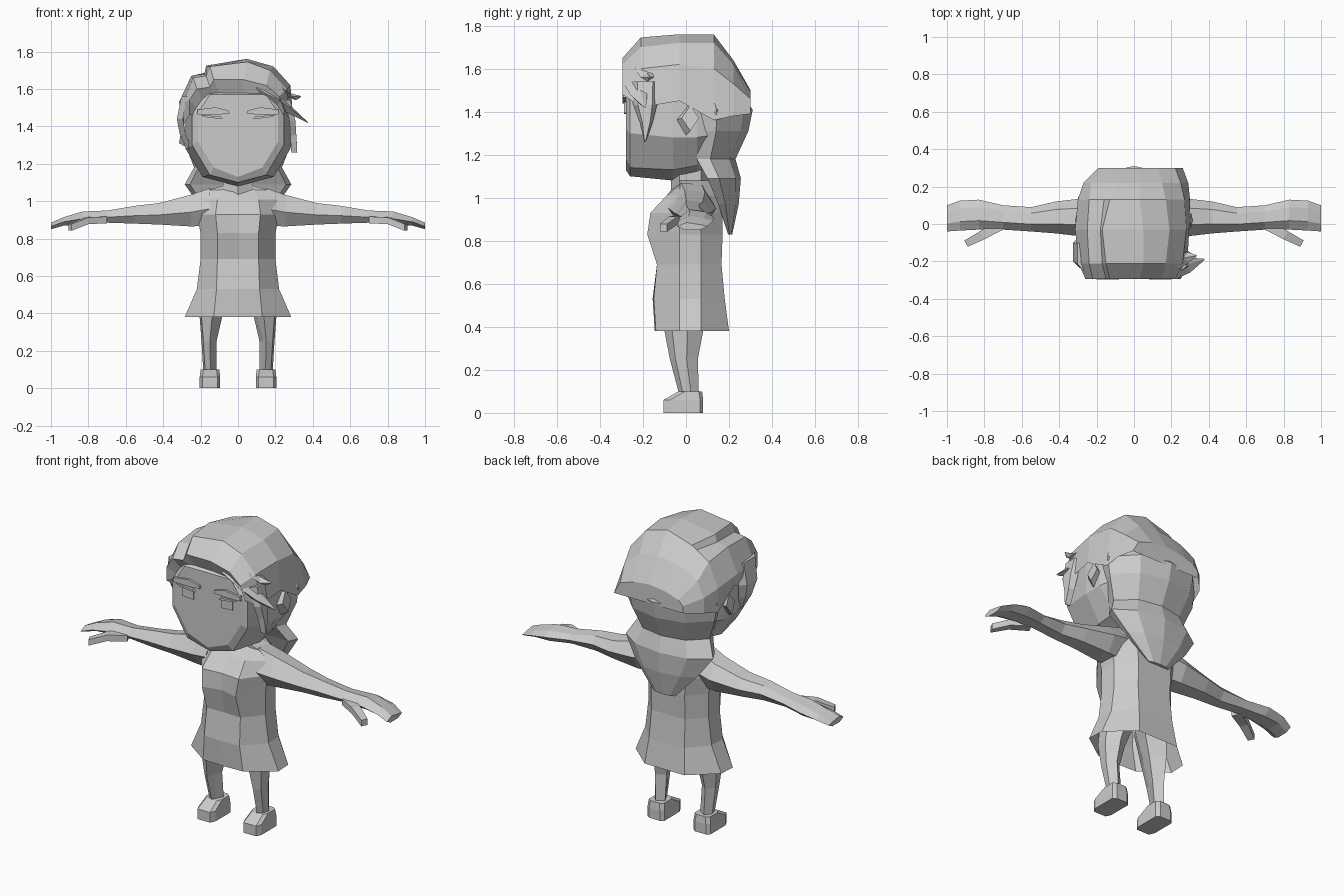
import bpy, bmesh, math
from mathutils import Vector

mat = bpy.data.materials.new("plain_grey")
mat.diffuse_color = (0.6, 0.6, 0.6, 1)


def skin(name, rows, closed=True, caps=(True, True), mirror=False):
    """Flat-shaded surface through rows of points; optional copy across x."""
    for side in ((1, -1) if mirror else (1,)):
        bm = bmesh.new()
        vs = [[bm.verts.new((p[0] * side, p[1], p[2])) for p in r] for r in rows]
        n = len(rows[0])
        for a, b in zip(vs, vs[1:]):
            for i in range(n if closed else n - 1):
                j = (i + 1) % n
                bm.faces.new((a[i], a[j], b[j], b[i]))
        if caps[0]:
            bm.faces.new(vs[0])
        if caps[1]:
            bm.faces.new(vs[-1][::-1])
        bmesh.ops.remove_doubles(bm, verts=bm.verts, dist=0.0005)
        bmesh.ops.recalc_face_normals(bm, faces=bm.faces)
        label = name + (("_right" if side > 0 else "_left") if mirror else "")
        me = bpy.data.meshes.new(label)
        bm.to_mesh(me)
        bm.free()
        me.materials.append(mat)
        bpy.context.collection.objects.link(bpy.data.objects.new(label, me))


def both(half):
    """Close a half outline (starting and ending at x=0) with its reflection."""
    return half + [(-x, y, z) for x, y, z in half[-2:0:-1]]


def tapered(name, rings, mirror=False):
    """Strand from (centre, half sizes) rings with diamond sections."""
    rows = []
    for (x, y, z), (a, b, c) in rings:
        rows.append([(x - a, y, z + c), (x, y - b, z), (x + a, y, z - c), (x, y + b, z)])
    skin(name, rows, mirror=mirror)


# dress: z, panel half width, side half width, front y, chest y at panel, back y
dress = [(0.38, 0.13, 0.285, -0.145, -0.14, 0.20), (0.53, 0.115, 0.22, -0.155, -0.15, 0.18),
         (0.69, 0.11, 0.20, -0.13, -0.135, 0.165), (0.83, 0.11, 0.20, -0.15, -0.18, 0.17),
         (0.93, 0.12, 0.22, -0.155, -0.165, 0.17), (1.01, 0.11, 0.22, -0.09, -0.09, 0.16),
         (1.06, 0.09, 0.16, -0.05, -0.03, 0.13), (1.08, 0.06, 0.09, -0.04, -0.02, 0.11)]
skin("dress", [both([(0, f, z), (p, c, z), (s, -0.03, z), (s * 0.98, 0.07, z),
                     (p, b, z), (0, b, z)]) for z, p, s, f, c, b in dress], caps=(False, True))

# neck
skin("neck", [both([(0, -.07, z), (.08, -.03, z), (.08, .07, z), (0, .11, z)])
              for z in (1.03, 1.2)])

# head: y, half width, jaw width, cheek z, jaw z, chin z, top z
head = [(-0.28, 0.215, 0.13, 1.32, 1.18, 1.13, 1.57), (-0.26, 0.245, 0.15, 1.30, 1.14, 1.10, 1.58),
        (-0.06, 0.28, 0.19, 1.28, 1.13, 1.08, 1.62), (0.05, 0.28, 0.18, 1.28, 1.15, 1.10, 1.62),
        (0.18, 0.24, 0.15, 1.30, 1.20, 1.16, 1.60)]
skin("head", [both([(0, y, t), (w * .7, y, t), (w, y, 1.47), (w, y, c), (j, y, k), (0, y, b)])
              for y, w, j, c, k, b, t in head])


# eyes and brows
def plate(name, pts, y0, y1):
    skin(name, [[(x, y, z) for x, z in pts] for y in (y0, y1)], mirror=True)


plate("eye", [(.09, 1.39), (.165, 1.395), (.165, 1.445), (.09, 1.435)], -.288, -.27)
plate("eyelid", [(.08, 1.438), (.18, 1.45), (.20, 1.462), (.09, 1.452)], -.296, -.265)
plate("brow", [(.045, 1.468), (.12, 1.462), (.22, 1.465), (.215, 1.49), (.12, 1.502), (.05, 1.485)],
      -.293, -.25)

# ears
tapered("ear", [((.27, -.0, 1.36), (.01, .05, .07)), ((.305, .02, 1.37), (.01, .04, .06))], True)

# hair cap: arches from one ear over the top to the other, with a stepped parting
cap = [
    (-.26, [(-.24, 1.46), (-.22, 1.5), (-.19, 1.54), (-.13, 1.57), (-.10, 1.58), (.03, 1.57),
            (.13, 1.545), (.21, 1.51), (.24, 1.46)]),
    (-.295, [(-.26, 1.46), (-.26, 1.54), (-.22, 1.6), (-.15, 1.61), (-.13, 1.65), (.03, 1.65),
             (.15, 1.62), (.22, 1.56), (.25, 1.48)]),
    (-.21, [(-.29, 1.41), (-.295, 1.53), (-.24, 1.66), (-.17, 1.67), (-.15, 1.72), (.05, 1.745),
            (.17, 1.7), (.26, 1.6), (.285, 1.42)]),
    (-.03, [(-.29, 1.45), (-.315, 1.53), (-.25, 1.67), (-.18, 1.68), (-.17, 1.725), (.05, 1.76),
            (.19, 1.72), (.28, 1.62), (.295, 1.45)]),
    (.13, [(-.30, 1.36), (-.30, 1.5), (-.24, 1.64), (-.16, 1.69), (-.13, 1.71), (.03, 1.758),
           (.17, 1.72), (.27, 1.6), (.30, 1.36)]),
    (.22, [(-.27, 1.38), (-.27, 1.47), (-.23, 1.56), (-.14, 1.61), (-.08, 1.625), (.03, 1.64),
           (.15, 1.62), (.25, 1.53), (.29, 1.38)]),
    (.30, [(-.19, 1.39), (-.19, 1.43), (-.16, 1.46), (-.1, 1.48), (-.06, 1.49), (.03, 1.5),
           (.13, 1.49), (.22, 1.46), (.26, 1.39)])]
skin("hair_cap", [[(x, y, z) for x, z in arch] for y, arch in cap], closed=False,
     caps=(False, True))

# back hair: z, half width, front y, back y
tail = [(1.46, .285, .05, .27), (1.41, .30, .05, .31), (1.31, .285, .06, .29),
        (1.18, .235, .05, .23), (1.09, .285, .10, .255), (0.97, .20, .15, .245),
        (0.83, .07, .195, .215)]
skin("back_hair", [both([(0, f, z), (w * .9, f, z), (w, f + (b - f) * .35, z),
                         (w * .6, f + (b - f) * .85, z), (0, b, z)]) for z, w, f, b in tail])

# swept fringe and side locks
tapered("fringe_lock", [((.10, -.25, 1.60), (.03, .04, .06)), ((.22, -.25, 1.54), (.03, .045, .06)),
                        ((.30, -.22, 1.48), (.03, .04, .04)), ((.375, -.19, 1.42), (.003, .004, .004))])
tapered("upper_tip", [((.24, -.20, 1.60), (.02, .04, .04)), ((.29, -.18, 1.56), (.02, .03, .02)),
                      ((.335, -.17, 1.56), (.002, .003, .003))])


def lock(name, s, pts):
    """Flat hanging lock: x, centre y, half depth, z."""
    skin(name, [[(s * (x - .02), y - d, z), (s * (x + .012), y - d * .6, z), (s * (x + .012), y + d * .6, z),
                 (s * (x - .02), y + d, z)] for x, y, d, z in pts])


lock("side_lock_right", 1, [(.27, -.19, .06, 1.54), (.295, -.19, .055, 1.43), (.30, -.185, .03, 1.35),
                            (.305, -.19, .004, 1.26)])
lock("side_lock_left", -1, [(.29, -.16, .09, 1.56), (.315, -.15, .08, 1.44), (.30, -.14, .05, 1.36),
                            (.265, -.13, .01, 1.28)])

# arms: x, front y, back y, bottom z, top z
arm = [(.15, -.09, .13, .87, 1.07), (.25, -.07, .14, .865, 1.035), (.42, -.05, .12, .875, .99),
       (.55, -.04, .09, .88, .975), (.70, -.03, .10, .885, .95), (.83, -.03, .13, .875, .945),
       (.93, -.035, .125, .87, .915), (1.0, -.04, .10, .85, .885)]
skin("arm", [[(x, f, b * .55 + t * .45), (x, f + (k - f) * .3, t), (x, f + (k - f) * .75, t - .01),
              (x, k, b * .5 + t * .5), (x, f + (k - f) * .75, b), (x, f + (k - f) * .25, b)]
             for x, f, k, b, t in arm], mirror=True)

# thumbs
skin("thumb", [[(x, y - d, z - .018), (x + d, y + d, z - .018), (x + d, y + d, z + .018),
                (x, y - d, z + .018)]
               for x, y, z, d in ((.70, -.005, .90, .025), (.80, -.06, .895, .022),
                                  (.89, -.105, .86, .017))], mirror=True)

# legs: z, inner x, outer x, front y, back y
leg = [(.08, .115, .185, -.03, .06), (.25, .115, .195, -.075, .055), (.38, .085, .205, -.10, .08),
       (.56, .02, .19, -.11, .12)]
skin("leg", [[(i, f * .3 + b * .7, z), (i + .02, f * .7 + b * .3, z), (i * .55 + o * .45, f, z),
              (o - .01, f * .8 + b * .2, z), (o, f * .4 + b * .6, z), (i * .4 + o * .6, b, z)]
             for z, i, o, f, b in leg], mirror=True)

# shoes: z, inner x, outer x, toe y, heel y
shoe = [(0, .095, .205, -.105, .08), (.06, .095, .205, -.105, .08), (.10, .10, .20, -.035, .075)]
skin("shoe", [[(i + .015, f, z), (o - .015, f, z), (o, f + .03, z), (o, b - .015, z),
               (o - .02, b, z), (i + .02, b, z), (i, b - .015, z), (i, f + .03, z)]
              for z, i, o, f, b in shoe], mirror=True)
